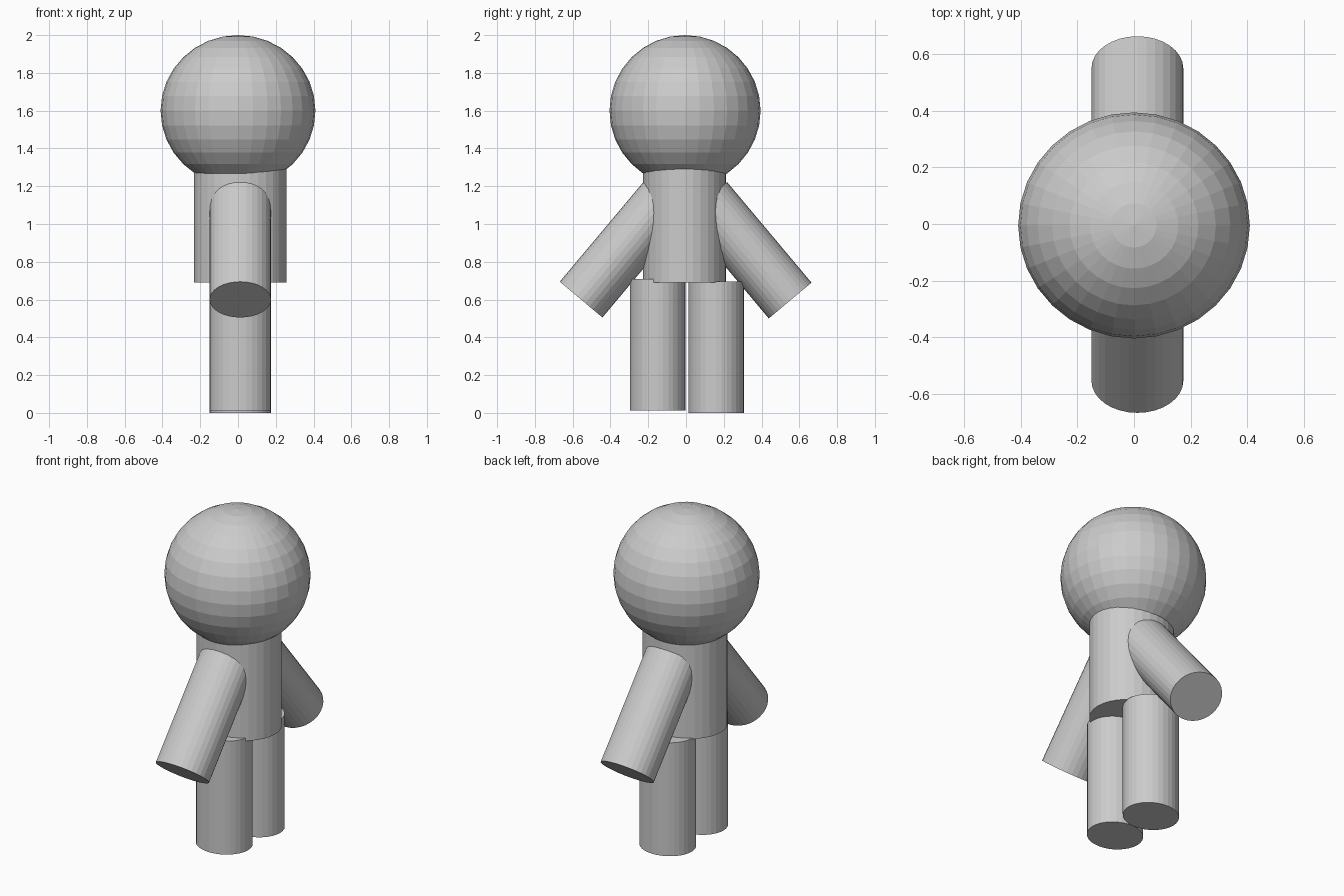
import bpy
from math import radians

if "Cube" in bpy.data.objects:
    bpy.data.objects.remove(bpy.data.objects["Cube"])


def limb(name, loc, size, tilt=0.0):
    """Slightly oval flat-shaded cylinder, tilted about x."""
    bpy.ops.mesh.primitive_cylinder_add(vertices=32, radius=0.5, depth=1,
                                        location=loc, rotation=(tilt, 0, 0))
    ob = bpy.context.object
    ob.name = name
    ob.scale = size
    return ob


# Head: faceted sphere
bpy.ops.mesh.primitive_uv_sphere_add(segments=32, ring_count=16, radius=0.5,
                                     location=(0, -0.005, 1.6))
head = bpy.context.object
head.name = "head"
head.scale = (0.82, 0.8, 0.8)

# Torso: its top end sits inside the head
limb("torso", (0.012, -0.007, 1.04), (0.49, 0.44, 0.70))

# Legs, then splayed arms made from the same oval cylinder
LIMB = (0.325, 0.295, 0.695)
limb("left_leg", (0.012, -0.15, 0.36), LIMB)
limb("right_leg", (0.012, 0.16, 0.3475), LIMB)
limb("left_arm", (0.012, -0.332, 0.866), LIMB, radians(-40))
limb("right_arm", (0.012, 0.328, 0.861), LIMB, radians(40))
